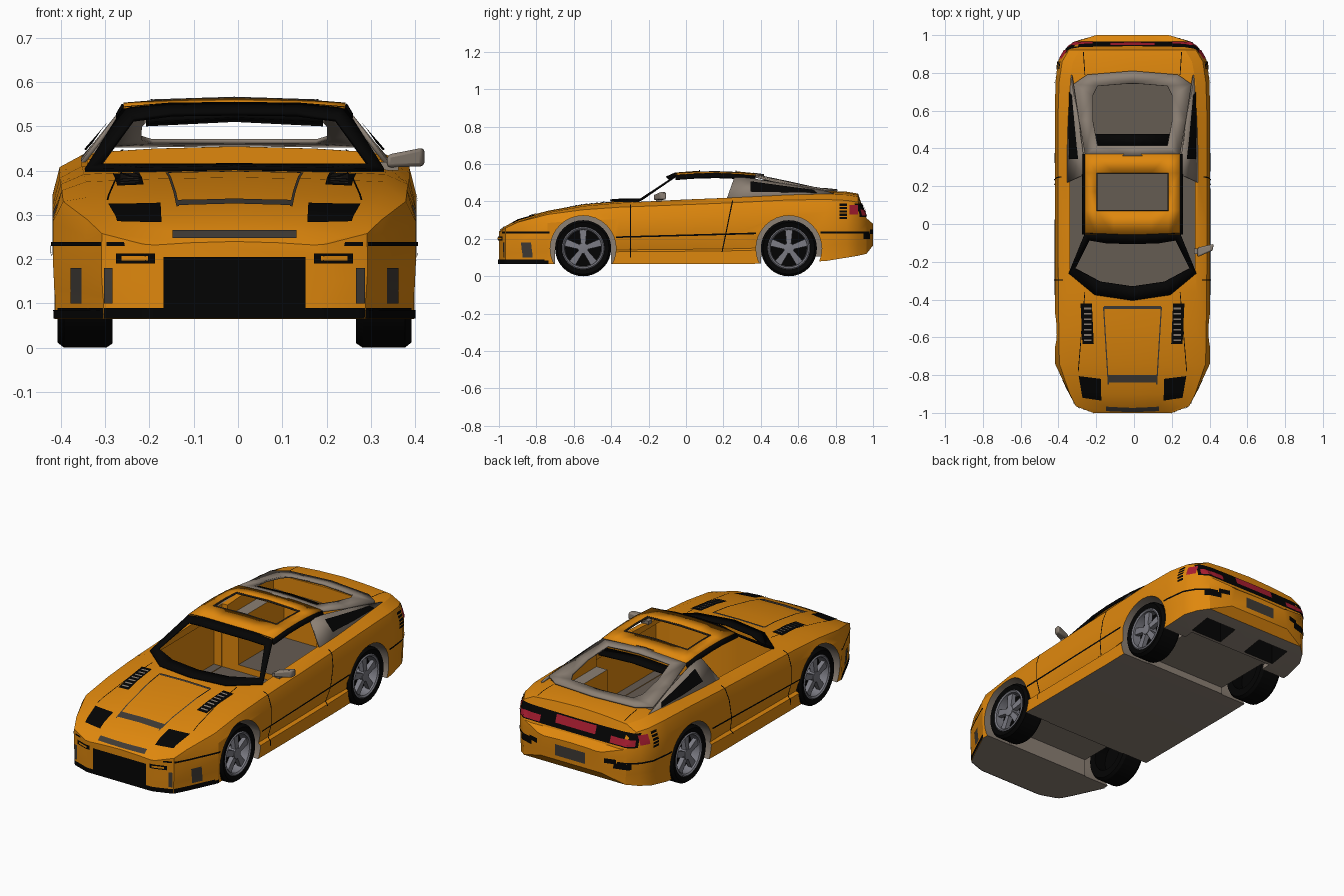
import bpy, bmesh, math
from mathutils import Vector
from mathutils.bvhtree import BVHTree

if "Cube" in bpy.data.objects:
    bpy.data.objects.remove(bpy.data.objects["Cube"])

# ---- colours
COLS = {"orange_paint": (.74, .245, .004), "black_trim": (.0012, .0012, .0012), "warm_grey": (.26, .215, .175),
        "rim_metal": (.20, .20, .23), "lamp_red": (.40, .012, .03), "dark_grey": (.05, .043, .036),
        "floor_brown": (.13, .106, .085)}
MATS = []
for n, c in COLS.items():
    m = bpy.data.materials.new(n)
    m.diffuse_color = (*c, 1)
    m.use_nodes = True
    m.node_tree.nodes["Principled BSDF"].inputs["Base Color"].default_value = m.diffuse_color
    MATS.append(m)
ORANGE, BLACK, GREY, RIM, RED, DARK, FLOOR = range(7)


def add(name, verts, faces, mat, mirror=False, thick=0, palette=False):
    me = bpy.data.meshes.new(name)
    me.from_pydata([tuple(v) for v in verts], [], faces)
    for m in (MATS if palette else [MATS[mat]]):
        me.materials.append(m)
    bm = bmesh.new()
    bm.from_mesh(me)
    bmesh.ops.remove_doubles(bm, verts=bm.verts, dist=1e-5)
    bmesh.ops.recalc_face_normals(bm, faces=bm.faces)
    bm.to_mesh(me)
    bm.free()
    if palette:
        for p in me.polygons:
            p.material_index = mat
    ob = bpy.data.objects.new(name, me)
    bpy.context.collection.objects.link(ob)
    if mirror:
        ob.modifiers.new("mirror", 'MIRROR')
    if thick:
        s = ob.modifiers.new("solid", 'SOLIDIFY')
        s.thickness, s.offset = thick, 0
    return ob


def strip(name, a, b, mat, mirror=True, thick=.01):
    n = len(a)
    return add(name, a + b, [(i, i + 1, n + i + 1, n + i) for i in range(n - 1)], mat, mirror, thick)


def prism(name, poly, z0, z1, mat, palette=True):
    n = len(poly)
    vs = [(x, y, z) for z in (z0, z1) for x, y in poly]
    fs = [tuple(range(n)), tuple(range(n, 2 * n))]
    fs += [(i, (i + 1) % n, n + (i + 1) % n, n + i) for i in range(n)]
    return add(name, vs, fs, mat, palette=palette)


def rect(x0, x1, y0, y1):
    return [(x0, y0), (x1, y0), (x1, y1), (x0, y1)]


def lathe(name, prof, cy, cz, mat, n=32, closed=False):
    vs = [(x, cy + r * math.cos(2 * math.pi * i / n), cz + r * math.sin(2 * math.pi * i / n))
          for i in range(n) for r, x in prof]
    k = len(prof)
    fs = [(i * k + j, i * k + (j + 1) % k, (i + 1) % n * k + (j + 1) % k, (i + 1) % n * k + j)
          for i in range(n) for j in range(k if closed else k - 1)]
    return add(name, vs, fs, mat, mirror=True)


# ---- body shell: lofted sections (y, half width, bottom, shoulder z, top edge x, top edge z, centre z)
SECT = [(-1.0, .20, .065, .20, .18, .232, .24), (-.965, .30, .065, .225, .265, .255, .268),
        (-.90, .335, .065, .25, .295, .292, .305), (-.74, .41, .065, .285, .33, .34, .35),
        (-.55, .411, .065, .30, .335, .375, .385), (-.36, .411, .065, .31, .34, .392, .402),
        (0, .411, .065, .32, .345, .41, .42), (.25, .411, .065, .33, .345, .42, .43),
        (.55, .411, .07, .345, .345, .435, .445), (.75, .408, .082, .345, .335, .44, .455),
        (.86, .395, .10, .34, .315, .435, .452), (.92, .36, .11, .33, .28, .425, .442),
        (.965, .31, .12, .28, .26, .305, .31), (1.0, .19, .165, .25, .16, .275, .28)]
vs = []
for y, w, zb, zs, xt, zt, zc in SECT:
    inset = .02 if -.4 < y < .3 else .003        # recessed lower door
    h = zs - zb
    half = [(w - .005, zb), (w - .004, zb + .27 * h), (w - inset, zb + .31 * h), (w, zb + .6 * h), (w, zs),
            ((w + xt) / 2 + .017, (zs + zt) / 2 + .018), (xt, zt), (xt * .55, zt * .35 + zc * .65)]
    ring = [(0, zb)] + half + [(0, zc)] + [(-x, z) for x, z in reversed(half)]
    vs += [(x, y, z) for x, z in ring]
k = 18
fs = [(i * k + j, i * k + (j + 1) % k, (i + 1) * k + (j + 1) % k, (i + 1) * k + j)
      for i in range(len(SECT) - 1) for j in range(k)]
fs += [tuple(range(k)), tuple(range((len(SECT) - 1) * k, len(SECT) * k))]
body = add("body_shell", vs, fs, ORANGE, palette=True)

# ---- cut the cabin, wheel wells and underside recesses
cab = [(0, -.36), (.18, -.335), (.33, -.25), (.332, .35), (-.332, .35), (-.33, -.25), (-.18, -.335)]
cuts = [prism("cabin_cut", cab, .085, 1, ORANGE),
        prism("boot_cut", rect(-.235, .235, .34, .74), .12, 1, ORANGE),
        prism("door_cut", rect(-.378, .378, -.27, .345), .088, .375, ORANGE),
        prism("shelf_cut", rect(-.30, .30, .33, .745), .365, 1, ORANGE),
        prism("front_recess", rect(-.26, .26, -.70, -.40), -.1, .16, GREY),
        prism("rear_recess", rect(-.26, .26, .40, .765), -.1, .105, GREY),
        prism("bumper_recess_r", rect(.08, .27, .78, .90), -.1, .2, BLACK),
        prism("bumper_recess_l", rect(-.27, -.08, .78, .90), -.1, .2, BLACK)]
for c, col in zip(cuts[:4], (FLOOR, FLOOR, FLOOR, GREY)):
    for p in c.data.polygons:
        if abs(p.normal.z) > .9:
            p.material_index = col
for sx in (-1, 1):
    for cy in (-.55, .55):
        n = 32
        vs = [(x, cy + .176 * math.cos(2 * math.pi * i / n), .148 + .176 * math.sin(2 * math.pi * i / n))
              for x in (sx * .25, sx * .6) for i in range(n)]
        fs = [tuple(range(n)), tuple(range(n, 2 * n))]
        fs += [(i, (i + 1) % n, n + (i + 1) % n, n + i) for i in range(n)]
        cuts.append(add("wheel_well_cut", vs, fs, GREY, palette=True))
for c in cuts:
    c.hide_render = True
    b = body.modifiers.new("cut", 'BOOLEAN')
    b.operation, b.object, b.solver = 'DIFFERENCE', c, 'EXACT'
dg = bpy.context.evaluated_depsgraph_get()
body.data = bpy.data.meshes.new_from_object(body.evaluated_get(dg))
body.modifiers.clear()
for c in cuts:
    bpy.data.objects.remove(c)
for p in body.data.polygons:      # underside is bare grey
    if p.normal.z < -.8 and p.center.z < .15 and p.material_index == ORANGE:
        p.material_index = GREY

# ---- greenhouse
strip("windshield_frame",
      [(0, -.405, .406), (.2, -.375, .402), (.338, -.26, .400), (.25, -.045, .541), (.15, -.05, .549), (0, -.055, .551)],
      [(0, -.33, .412), (.17, -.305, .411), (.303, -.235, .412), (.228, -.085, .515), (.14, -.10, .527), (0, -.105, .529)],
      BLACK)
XS, YS, ZS = [0, .1, .19, .25], [-.055, .07, .17, .27, .37], [.551, .56, .561, .557, .547]
add("roof_panel", [(x, y, z - .18 * x * x) for y, z in zip(YS, ZS) for x in XS],
    [(r * 4 + c, r * 4 + c + 1, r * 4 + c + 5, r * 4 + c + 4) for r in range(4) for c in range(3)
     if not (c < 2 and r in (1, 2))], ORANGE, True, .008)
strip("sunroof_rim", [(0, .07, .564), (.19, .07, .558), (.19, .17, .559), (.19, .27, .555), (0, .27, .562)],
      [(0, .075, .564), (.185, .075, .558), (.185, .17, .559), (.185, .265, .555), (0, .265, .562)], DARK, thick=.006)
strip("roof_rail", [(.25, y, z - .012) for y, z in zip(YS, ZS)], [(.263, y, z - .034) for y, z in zip(YS, ZS)], BLACK)
quarter = strip("quarter_panel", [(.258, .26, .53), (.263, .37, .518), (.285, .55, .488), (.318, .75, .452)],
                [(.343, .22, .418), (.343, .37, .424), (.338, .55, .433), (.322, .79, .44)], GREY)
strip("hatch_frame",
      [(0, .36, .549), (.25, .36, .535), (.283, .55, .49), (.312, .74, .457), (.24, .79, .457), (0, .81, .46)],
      [(0, .415, .541), (.185, .415, .531), (.21, .55, .503), (.21, .68, .474), (.185, .73, .466), (0, .745, .467)], GREY)
strip("hatch_crossbar", [(0, .415, .525), (.2, .415, .515)], [(0, .475, .515), (.2, .475, .505)], BLACK)

# ---- surface details: quads projected on to the bodywork
dg.update()
tree = BVHTree.FromObject(body, dg)
qtree = BVHTree.FromObject(quarter, bpy.context.evaluated_depsgraph_get())
VIEWS = {"top": (lambda u, v: (u, v, 2), (0, 0, -1)), "front": (lambda u, v: (u, -2, v), (0, 1, 0)),
         "rear": (lambda u, v: (u, 2, v), (0, -1, 0)), "side": (lambda u, v: (2, u, v), (-1, 0, 0))}


def decal(name, view, quad, mat, mirror=True, lift=.004, nu=10, nv=4, bvh=None):
    start, d = VIEWS[view]
    d = Vector(d)
    a, b, c, e = [Vector(q) for q in quad]
    vs, ok = [], []
    for j in range(nv + 1):
        for i in range(nu + 1):
            p = a.lerp(b, i / nu).lerp(e.lerp(c, i / nu), j / nv)
            hit = (bvh or tree).ray_cast(Vector(start(*p)), d)[0]
            ok.append(hit is not None)
            vs.append(hit - d * lift if hit else (0, 0, .2))
    fs = [(i, i + 1, i + nu + 2, i + nu + 1) for j in range(nv) for i in range(j * (nu + 1), j * (nu + 1) + nu)]
    fs = [f for f in fs if all(ok[t] for t in f)]
    used = sorted({t for f in fs for t in f})          # drop points that missed the body
    fs = [tuple(used.index(t) for t in f) for f in fs]
    ob = add(name, [vs[t] for t in used], fs, mat, mirror)
    if fs and sum(p.normal.dot(d) for p in ob.data.polygons) > 0:
        ob.data.flip_normals()
    return ob


def box(name, view, u0, u1, v0, v1, mat, **kw):
    return decal(name, view, rect(u0, u1, v0, v1), mat, **kw)


decal("quarter_window", "side", [(.345, .452), (.70, .446), (.68, .462), (.345, .508)], BLACK, bvh=qtree, lift=.009)
# front
decal("headlight", "top", [(.165, -.935), (.265, -.92), (.285, -.805), (.167, -.82)], BLACK, nv=8)
box("grille", "front", 0, .16, .068, .205, BLACK, nu=16)
box("nose_bar", "front", 0, .14, .248, .266, DARK, lift=.006)
box("fog_lamp_frame", "front", .18, .268, .19, .213, BLACK)
box("fog_lamp", "front", .195, .255, .197, .207, ORANGE, lift=.007)
box("front_marker", "front", .275, .295, .10, .18, DARK)
box("corner_marker", "front", .345, .37, .10, .18, DARK)
box("chin_lip_front", "front", 0, .40, .066, .09, BLACK, nu=32, nv=2)
box("chin_lip_side", "side", -.995, -.735, .066, .085, BLACK, nu=14, nv=2)
# bonnet
box("bonnet_scoop", "top", 0, .13, -.84, -.80, DARK)
box("bonnet_rear_edge", "top", 0, .15, -.45, -.435, DARK, nv=1)
decal("bonnet_ridge", "top", [(.125, -.85), (.131, -.85), (.156, -.44), (.15, -.44)], DARK, nu=1, nv=16)
decal("bonnet_seam", "top", [(.285, -.78), (.289, -.78), (.254, -.36), (.25, -.36)], BLACK, nu=1, nv=20)
decal("bonnet_vent", "top", [(.205, -.635), (.265, -.635), (.275, -.42), (.215, -.42)], BLACK, nv=10)
for i in range(7):
    y = -.62 + i * .028
    box("vent_slat", "top", .217, .257, y, y + .009, GREY, lift=.007, nu=3, nv=1)
# sides
box("front_stripe", "side", -.985, -.73, .230, .239, BLACK, nu=20, nv=2)
decal("door_stripe", "side", [(-.375, .205), (.375, .225), (.375, .234), (-.375, .213)], BLACK, nu=40, nv=2)
box("rear_stripe", "side", .72, .98, .230, .239, BLACK, nu=20, nv=2)
decal("door_front_seam", "side", [(-.30, .10), (-.294, .10), (-.294, .385), (-.30, .385)], BLACK, nu=1, nv=30)
decal("door_rear_seam", "side", [(.19, .13), (.196, .13), (.252, .405), (.246, .405)], BLACK, nu=1, nv=30)
for i in range(5):
    z = .305 + i * .018
    box("side_louvre", "side", .82, .86, z, z + .012, BLACK, nu=4, nv=2)
box("bumper_side_trim", "side", .95, .985, .20, .23, BLACK)
decal("boot_seam", "top", [(.25, .79), (.254, .79), (.262, .91), (.258, .91)], BLACK, nu=1, nv=10)
# rear
box("tail_panel", "rear", 0, .355, .318, .39, BLACK, nu=24, nv=8)
box("tail_lamp", "rear", .21, .345, .325, .358, RED, lift=.009, nu=12, nv=8)
box("side_tail_lamp", "side", .875, .92, .33, .38, RED)
box("centre_lamp", "rear", 0, .12, .343, .385, RED, lift=.009, nv=8)
box("number_plate", "rear", 0, .09, .19, .25, DARK)
box("rear_marker", "rear", .20, .26, .225, .25, BLACK)

# ---- door mirror (right side only)
mir = prism("door_mirror", [(.345, -.175), (.425, -.14), (.43, -.105), (.345, -.125)], .41, .452, GREY, palette=False)
for v in mir.data.vertices:       # taper towards the body
    if v.co.x < .36:
        v.co.z = .407 if v.co.z < .43 else .436
bv = mir.modifiers.new("bevel", 'BEVEL')
bv.width, bv.segments = .008, 2
prism("mirror_stem", rect(.325, .37, -.16, -.13), .40, .42, GREY, palette=False)

# ---- wheels
for nm, cy in (("front", -.55), ("rear", .55)):
    lathe(nm + "_tyre", [(.105, .39), (.138, .40), (.15, .385), (.15, .29), (.14, .275), (.10, .275)], cy, .15, BLACK,
          closed=True)
    lathe(nm + "_rim", [(.114, .393), (.108, .398), (.100, .392), (.096, .345)], cy, .15, RIM)
    lathe(nm + "_brake_disc", [(.106, .345), (0, .345)], cy, .15, BLACK)
    lathe(nm + "_hub", [(.03, .345), (.028, .39), (0, .393)], cy, .15, RIM, n=16)
    vs, fs = [], []
    for s in range(5):                       # five tapered spokes
        t = math.radians(90 + 72 * s)
        o = len(vs)
        for r, h, x1 in ((.015, .012, .388), (.10, .02, .382)):
            for x, q in ((.36, -h), (.36, h), (x1, h), (x1, -h)):
                vs.append((x, cy + r * math.cos(t) - q * math.sin(t), .15 + r * math.sin(t) + q * math.cos(t)))
        fs += [(o, o + 1, o + 2, o + 3), (o + 4, o + 5, o + 6, o + 7)]
        fs += [(o + i, o + (i + 1) % 4, o + 4 + (i + 1) % 4, o + 4 + i) for i in range(4)]
    add(nm + "_spokes", vs, fs, RIM, mirror=True)

# ---- centre the whole car (single mirror offsets it) and smooth
for ob in bpy.context.scene.objects:
    ob.location.x -= .008
    ob.select_set(True)
bpy.context.view_layer.objects.active = body
bpy.ops.object.shade_smooth_by_angle(angle=math.radians(24))
